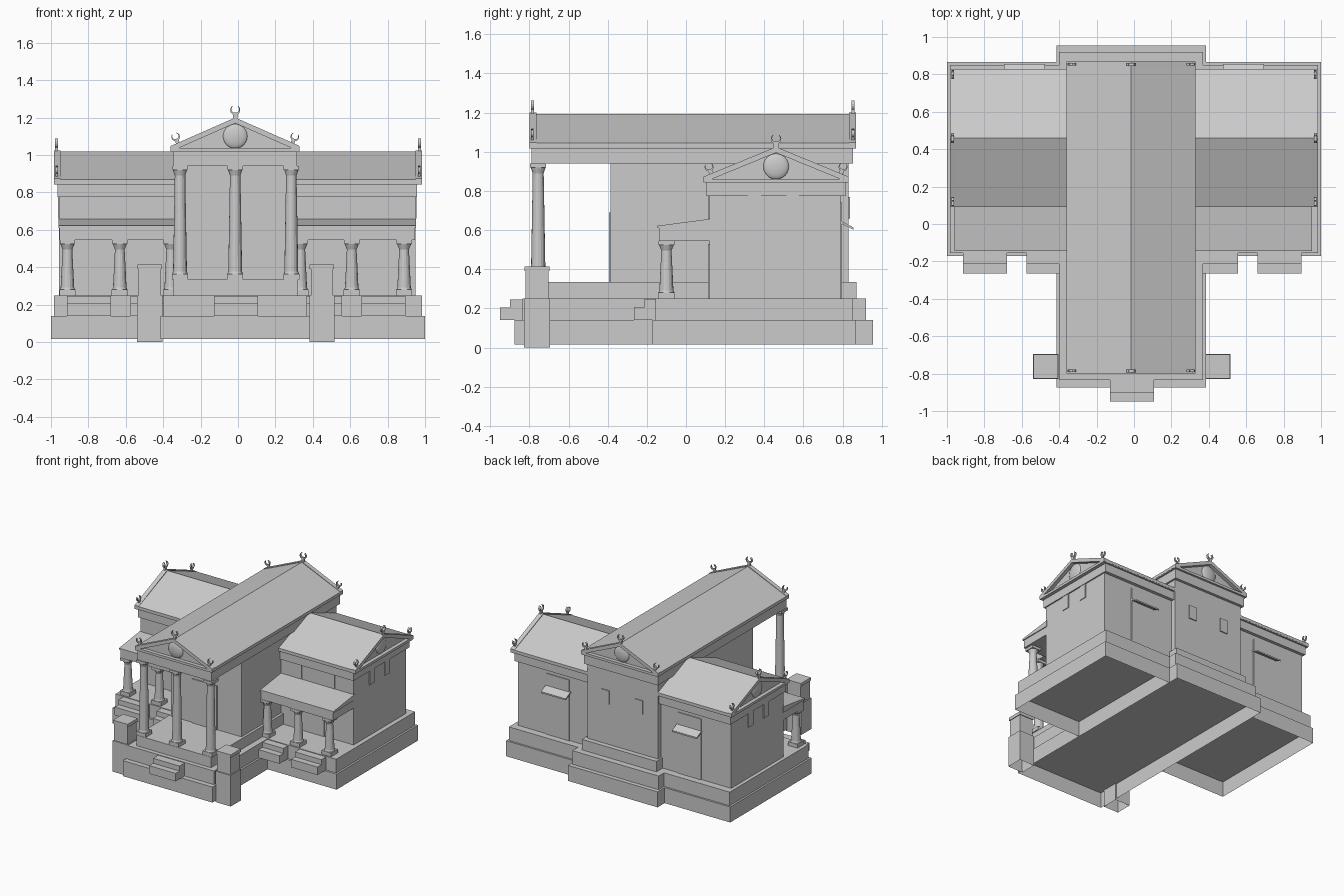
import bpy, bmesh, math
from mathutils import Matrix, Vector

if "Cube" in bpy.data.objects:
    bpy.data.objects.remove(bpy.data.objects["Cube"], do_unlink=True)

stone = bpy.data.materials.new("grey stone")
stone.use_nodes = True
stone.diffuse_color = (0.6, 0.6, 0.6, 1)
stone.node_tree.nodes["Principled BSDF"].inputs["Base Color"].default_value = (0.6, 0.6, 0.6, 1)


def finish(name, bm, smooth=False):
    bmesh.ops.recalc_face_normals(bm, faces=bm.faces)
    for f in bm.faces:
        f.smooth = smooth
    me = bpy.data.meshes.new(name)
    bm.to_mesh(me)
    bm.free()
    me.materials.append(stone)
    ob = bpy.data.objects.new(name, me)
    bpy.context.collection.objects.link(ob)


def add_box(bm, x, y, z):
    size = Vector((x[1] - x[0], y[1] - y[0], z[1] - z[0]))
    mid = Vector((sum(x), sum(y), sum(z))) / 2
    bmesh.ops.create_cube(bm, size=1, matrix=Matrix.Translation(mid) @ Matrix.Diagonal(size).to_4x4())


def box(name, x, y, z, hollow=False):
    bm = bmesh.new()
    add_box(bm, x, y, z)
    if hollow:
        bm.normal_update()
        low = [f for f in bm.faces if f.normal.z < -0.9]
        bmesh.ops.delete(bm, geom=low, context='FACES')
    finish(name, bm)


def prism(name, points, span, along):
    """Extrude a (u, z) profile along the x or y axis."""
    def place(u, a, z):
        return Vector((a, u, z)) if along == 'x' else Vector((u, a, z))
    bm = bmesh.new()
    face = bm.faces.new([bm.verts.new(place(u, span[0], z)) for u, z in points])
    ext = bmesh.ops.extrude_face_region(bm, geom=[face], use_keep_orig=True)
    verts = [v for v in ext['geom'] if isinstance(v, bmesh.types.BMVert)]
    bmesh.ops.translate(bm, verts=verts, vec=place(0, span[1] - span[0], 0))
    finish(name, bm)


def chevron(mid, half, eave, apex, thick):
    return [(mid - half, eave), (mid, apex), (mid + half, eave),
            (mid + half, eave - thick), (mid, apex - thick), (mid - half, eave - thick)]


def column(name, x, y, z0, z1, r0, r1):
    bm = bmesh.new()
    # square foot and abacus
    for low, high, half in ((z0, z0 + 0.03, 0.043), (z1 - 0.021, z1, 0.041)):
        add_box(bm, (x - half, x + half), (y - half, y + half), (low, high))

    def drum(ra, rb, a, b):
        bmesh.ops.create_cone(bm, cap_ends=True, segments=16, radius1=ra, radius2=rb, depth=b - a,
                              matrix=Matrix.Translation(Vector((x, y, (a + b) / 2))))
    drum(r0 + 0.004, r0, z0 + 0.03, z0 + 0.042)
    drum(r0, r1, z0 + 0.042, z1 - 0.05)
    drum(r1, 0.038, z1 - 0.05, z1 - 0.02)
    finish(name, bm)


def ornament(name, pos, along, tilt=0.0, scale=1.0):
    """Upright open crescent on a short foot, in the plane of a gable."""
    bm = bmesh.new()
    n, outer, inner = 12, [], []
    for i in range(n + 1):
        a = math.radians(125 + 290 * i / n)
        r = 0.013 + 0.011 * abs(2 * i / n - 1)
        outer.append((0.027 * math.cos(a), 0.04 + 0.027 * math.sin(a)))
        inner.append((r * math.cos(a), 0.04 + r * math.sin(a)))
    rings = [[bm.verts.new((u, d, z)) for u, z in pts] for pts in (outer, inner) for d in (-0.008, 0.008)]
    order = [rings[0], rings[1], rings[3], rings[2]]
    for k in range(4):
        p, q = order[k], order[(k + 1) % 4]
        for i in range(n):
            bm.faces.new((p[i], p[i + 1], q[i + 1], q[i]))
    for i in (0, n):
        bm.faces.new([ring[i] for ring in order])
    add_box(bm, (-0.012, 0.012), (-0.008, 0.008), (-0.02, 0.016))
    turn = Matrix.Rotation(math.pi / 2, 4, 'Z') if along == 'x' else Matrix()
    bm.transform(Matrix.Translation(pos) @ turn @ Matrix.Rotation(tilt, 4, 'Y') @ Matrix.Scale(scale, 4))
    finish(name, bm)


def temple_roof(name, along, mid, half, eave, apex, span, ends):
    """Gable roof with cornice, recessed tympanum, boss and ornaments at the listed ends."""
    a0, a1 = span
    prism(name + "_roof", chevron(mid, half, eave, apex - 0.006, 0.024), (a0 + 0.01, a1 - 0.01), along)
    prism(name + "_tympanum", [(mid - half + 0.02, eave - 0.02), (mid, apex - 0.015), (mid + half - 0.02, eave - 0.02)],
          (a0 + 0.03, a1 - 0.03), along)
    low = eave - 0.028
    cornice = [(mid - half + 0.004, low), (mid + half - 0.004, low), (mid + half, low + 0.02), (mid - half, low + 0.02)]
    prism(name + "_cornice", cornice, span, along)

    def at(u, a, z):
        return Vector((a, u, z)) if along == 'x' else Vector((u, a, z))
    for end in ends:
        edge, inward = (a0, 1) if end == "near" else (a1, -1)
        rake = sorted((edge, edge + inward * 0.035))
        prism(f"{name}_raking_cornice_{end}", chevron(mid, half, eave + 0.003, apex, 0.03), rake, along)
        # rounded boss in the gable
        bm = bmesh.new()
        place = Matrix.Translation(at(mid, edge + inward * 0.032, eave + 0.055))
        bmesh.ops.create_uvsphere(bm, u_segments=24, v_segments=12, radius=0.066,
                                  matrix=place @ Matrix.Diagonal(at(1, 0.3, 1)).to_4x4())
        finish(f"{name}_gable_boss_{end}", bm, smooth=True)
        a = edge + inward * 0.015
        ornament(f"{name}_ridge_ornament_{end}", at(mid, a, apex), along)
        for s in (-1, 1):
            ornament(f"{name}_corner_ornament_{end}", at(mid + s * (half - 0.038), a, eave + 0.02),
                     along, s * (0.35 if along == 'y' else 0.3), 0.85)


def steps(name, x, y):
    box(name + "_lower", (x - 0.118, x + 0.118), (y - 0.075, y + 0.02), (0.14, 0.205))
    box(name + "_upper", (x - 0.118, x + 0.118), (y - 0.025, y + 0.08), (0.14, 0.245))


CX = -0.015

# stepped base, hollow underneath
box("main_base_lower", (-0.415, 0.385), (-0.875, 0.955), (0.015, 0.14), True)
box("main_base_upper", (-0.4, 0.37), (-0.835, 0.92), (0.14, 0.25))
box("main_platform", (-0.345, 0.32), (-0.8, 0.87), (0.25, 0.335))
steps("main_steps", -0.01, -0.875)

# main hall
box("main_hall", (CX - 0.315, CX + 0.315), (-0.385, 0.83), (0.335, 0.94))
box("main_entablature", (CX - 0.33, CX + 0.33), (-0.79, 0.852), (0.94, 1.02))
temple_roof("main", 'y', CX, 0.345, 1.045, 1.2, (-0.8, 0.868), ("near", "far"))
box("main_door", (-0.135, 0.085), (-0.393, -0.38), (0.335, 0.69))
for x in (-0.31, CX, 0.285):
    column("main_column", x, -0.755, 0.335, 0.94, 0.037, 0.028)
for x in (-0.165, 0.135):
    box("main_back_window", (x - 0.033, x + 0.033), (0.825, 0.838), (0.66, 0.77))

for side, s in (("left", 1), ("right", -1)):
    def span(a, b, c=-0.004):
        return tuple(sorted((c + s * a, c + s * b)))

    # gate pillar beside the front platform
    pc = -0.012
    box(side + "_pillar", span(0.393, 0.527, pc), (-0.828, -0.695), (0.0, 0.25), True)
    box(side + "_pillar_shaft", span(0.401, 0.519, pc), (-0.82, -0.703), (0.25, 0.39))
    box(side + "_pillar_cap", span(0.395, 0.525, pc), (-0.826, -0.697), (0.39, 0.415))

    # wing base and walls
    inner = 0.385 if s > 0 else 0.415
    box(side + "_wing_base_lower", span(inner, 1.0, 0), (-0.172, 0.865), (0.015, 0.14), True)
    box(side + "_wing_base_upper", span(0.3, 0.985, 0), (-0.155, 0.85), (0.14, 0.25))
    box(side + "_wing", span(0.28, 0.952), (0.12, 0.79), (0.25, 0.775))
    box(side + "_wing_entablature", span(0.28, 0.962), (0.104, 0.815), (0.775, 0.845))
    temple_roof(side + "_wing", 'x', 0.46, 0.37, 0.87, 1.025, span(0.25, 0.985, 0), ("far" if s > 0 else "near",))

    # porch with three columns and a sloping roof
    box(side + "_porch_beam", span(0.28, 0.95), (-0.138, 0.13), (0.545, 0.612))
    prism(side + "_porch_roof", [(-0.145, 0.61), (-0.145, 0.622), (0.13, 0.658), (0.13, 0.61)], span(0.28, 0.957), 'x')
    for x in (0.9, 0.62, 0.345):
        column(side + "_porch_column", -0.012 + s * x, -0.1, 0.25, 0.545, 0.036, 0.026)
    for x in (0.787, 0.447):
        steps(side + "_porch_steps", -0.01 + s * x, -0.19)

    # doors, windows and rear awning
    box(side + "_front_door", span(0.5, 0.69, 0), (0.113, 0.125), (0.25, 0.53))
    box(side + "_back_door", span(0.485, 0.69, 0), (0.785, 0.797), (0.25, 0.74))
    prism(side + "_awning", [(0.785, 0.637), (0.785, 0.65), (0.855, 0.614), (0.855, 0.602)], span(0.475, 0.695, 0), 'x')
    for x in (0.447, 0.74):
        box(side + "_front_window", span(x - 0.032, x + 0.032, 0.01), (0.113, 0.125), (0.66, 0.775))
    for y in (0.35, 0.545):
        box(side + "_end_window", span(0.945, 0.958), (y - 0.032, y + 0.032), (0.66, 0.775))
